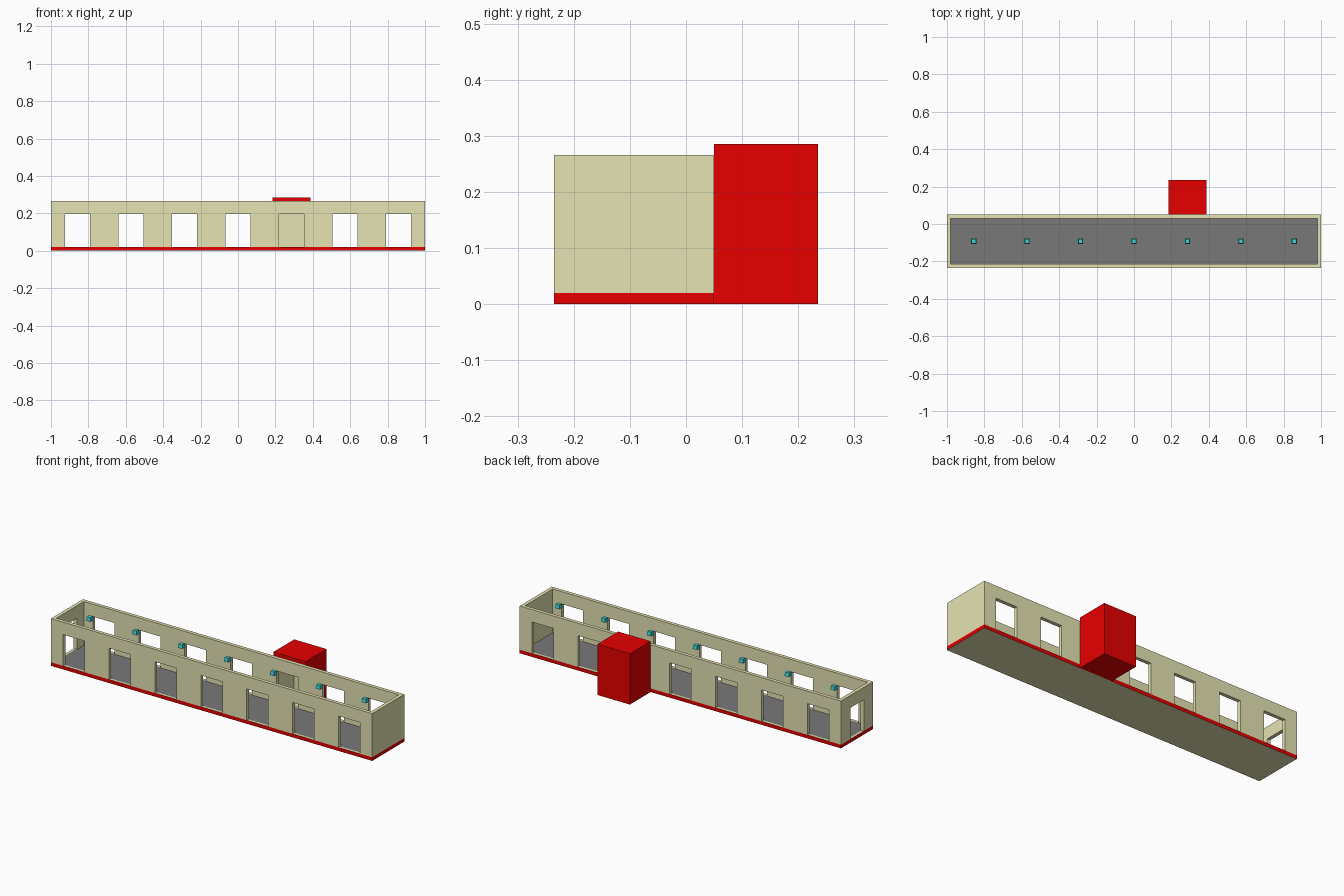
import bpy, bmesh
from mathutils import Vector

if "Cube" in bpy.data.objects:
    bpy.data.objects.remove(bpy.data.objects["Cube"])


def material(name, rgb):
    m = bpy.data.materials.new(name)
    m.use_nodes = True
    m.diffuse_color = (*rgb, 1)
    m.node_tree.nodes["Principled BSDF"].inputs["Base Color"].default_value = (*rgb, 1)
    return m


BEIGE = material("beige", (0.79, 0.77, 0.45))
RED = material("red", (0.8, 0.0, 0.0))
GREY = material("grey", (0.19, 0.19, 0.19))
TEAL = material("teal", (0.05, 0.65, 0.66))

FRONT, BACK, WALL = -0.235, 0.05, 0.02
BASE, HEAD, TOP = 0.02, 0.196, 0.266
MID = (FRONT + BACK) / 2
BAYS = [(i - 3) * 2 / 7 for i in range(7)]


def block(lo, hi):
    """A bmesh box between two corners."""
    lo, hi = Vector(lo), Vector(hi)
    bm = bmesh.new()
    bmesh.ops.create_cube(bm, size=1)
    for v in bm.verts:
        v.co = (lo + hi) / 2 + v.co * (hi - lo)
    return bm


def extrude(bm, face, depth):
    new = bmesh.ops.extrude_face_region(bm, geom=[face])["geom"]
    bmesh.ops.translate(bm, vec=depth, verts=[g for g in new if isinstance(g, bmesh.types.BMVert)])


def finish(bm, name, mats):
    bmesh.ops.recalc_face_normals(bm, faces=bm.faces)
    mesh = bpy.data.meshes.new(name)
    bm.to_mesh(mesh)
    bm.free()
    for m in mats:
        mesh.materials.append(m)
    obj = bpy.data.objects.new(name, mesh)
    bpy.context.collection.objects.link(obj)


def wall(name, start, end, openings, half, place, depth):
    """Comb-shaped outline with openings down to the floor, extruded by depth."""
    outline = [(start, TOP), (start, BASE)]
    for c in openings:
        outline += [(c - half, BASE), (c - half, HEAD), (c + half, HEAD), (c + half, BASE)]
    outline += [(end, BASE), (end, TOP)]
    bm = bmesh.new()
    extrude(bm, bm.faces.new([bm.verts.new(place(u, z)) for u, z in outline]), depth)
    finish(bm, name, [BEIGE])


# Base slab: red edges, beige underside and sills, grey floor inside the walls
bm = block((-1, FRONT, 0), (1, BACK, BASE))
floor = max(bm.faces, key=lambda f: f.calc_center_median().z)
bmesh.ops.inset_region(bm, faces=[floor], thickness=WALL)
for f in bm.faces:
    f.material_index = int(abs(f.normal.z) > 0.5)
floor.material_index = 2
finish(bm, "base_slab", [RED, BEIGE, GREY])

# Long walls with a row of openings, one end wall with a doorway, one solid
for name, y in (("front_wall", FRONT), ("back_wall", BACK - WALL)):
    wall(name, -1, 1, BAYS, 0.067, lambda u, z: (u, y, z), (0, WALL, 0))
for name, x, doors in (("right_end_wall", -1, [MID]), ("left_end_wall", 1 - WALL, [])):
    wall(name, FRONT + WALL, BACK - WALL, doors, 0.06, lambda u, z: (x, u, z), (WALL, 0, 0))

# Rear shaft: hollow red block lined in beige, open towards the building
X0, X1, REAR, ROOF = 0.185, 0.387, 0.235, 0.286
bm = block((X0, BACK, 0), (X1, REAR, ROOF))
mouth = min(bm.faces, key=lambda f: f.calc_center_median().y)
bmesh.ops.inset_region(bm, faces=[mouth], thickness=WALL)
for v in mouth.verts:
    v.co.z = min(v.co.z, TOP - WALL)
extrude(bm, mouth, (0, REAR - BACK - WALL, 0))
if mouth.is_valid:
    bmesh.ops.delete(bm, geom=[mouth], context="FACES_ONLY")
for f in bm.faces:
    c = f.calc_center_median()
    inside = X0 + 0.01 < c.x < X1 - 0.01 and 0.01 < c.z < ROOF - 0.01
    f.material_index = int(inside and BACK + 0.01 < c.y < REAR - 0.01)
finish(bm, "rear_shaft", [RED, BEIGE])

# Row of small lamps along the centre line, slightly narrower at the top
for i, x in enumerate(BAYS):
    bm = block((x - 0.014, MID - 0.014, 0.24), (x + 0.014, MID + 0.014, 0.262))
    for v in bm.verts:
        if v.co.z > 0.25:
            v.co.x += (x - v.co.x) * 0.2
            v.co.y += (MID - v.co.y) * 0.2
    finish(bm, f"lamp_{i + 1}", [TEAL])
